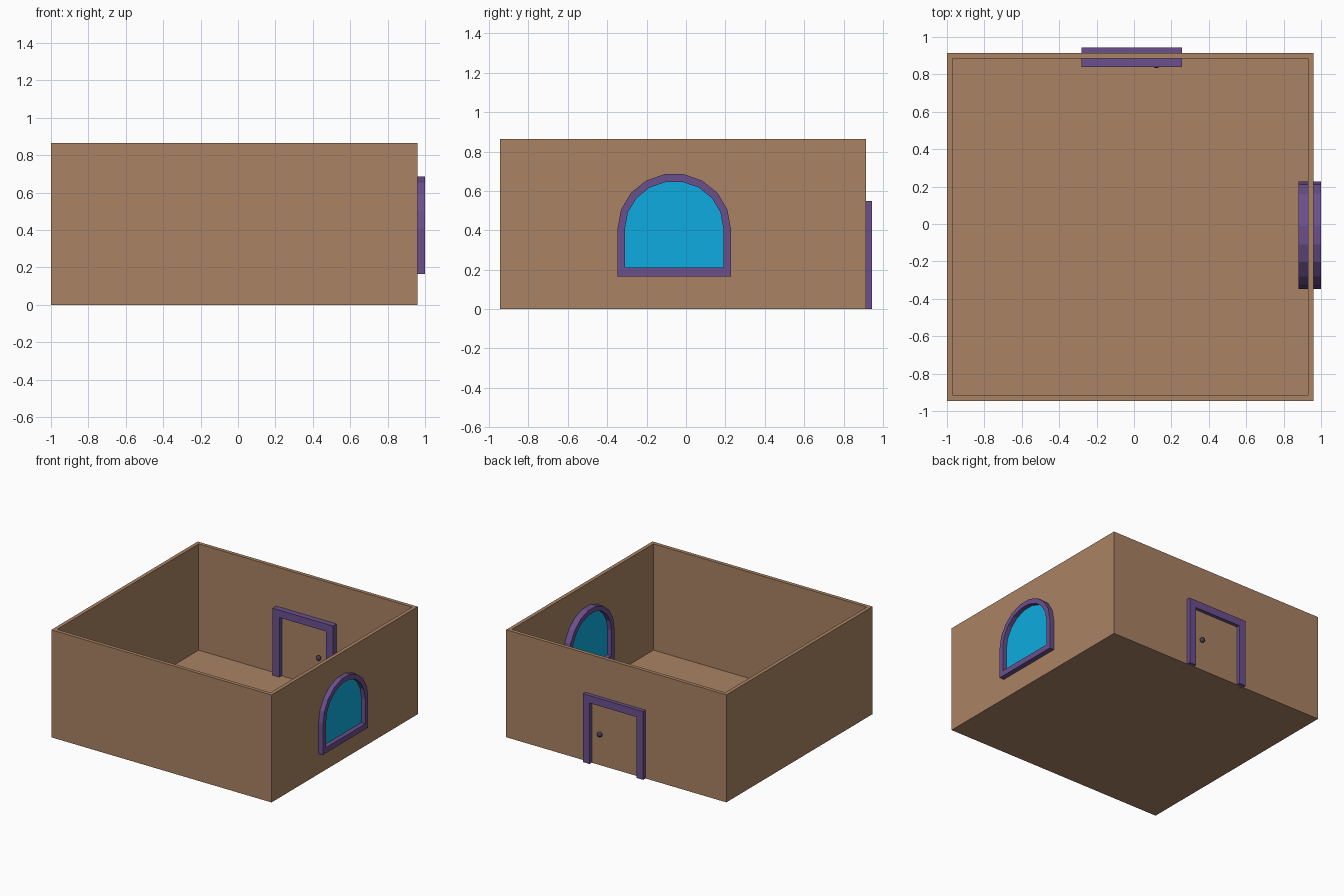
import bpy, bmesh, math
from mathutils import Vector

if "Cube" in bpy.data.objects:
    bpy.data.objects.remove(bpy.data.objects["Cube"])


def material(name, rgb):
    m = bpy.data.materials.new(name)
    m.diffuse_color = (*rgb, 1)
    m.use_nodes = True
    m.node_tree.nodes["Principled BSDF"].inputs["Base Color"].default_value = m.diffuse_color
    return m


TAN = material("tan_wall", (0.40, 0.225, 0.125))
PURPLE = material("purple_trim", (0.145, 0.08, 0.27))
BLUE = material("blue_glass", (0.004, 0.41, 0.74))
DARK = material("dark_knob", (0.06, 0.042, 0.08))


def finish(bm, name, mat):
    bmesh.ops.recalc_face_normals(bm, faces=bm.faces)
    mesh = bpy.data.meshes.new(name)
    bm.to_mesh(mesh)
    bm.free()
    mesh.materials.append(mat)
    ob = bpy.data.objects.new(name, mesh)
    bpy.context.collection.objects.link(ob)
    return ob


def box(bm, lo, hi):
    geo = bmesh.ops.create_cube(bm, size=1)
    for v in geo["verts"]:
        v.co = [lo[i] + (v.co[i] + 0.5) * (hi[i] - lo[i]) for i in range(3)]


def extrude_all(bm, offset):
    geo = bmesh.ops.extrude_face_region(bm, geom=bm.faces[:], use_keep_orig=True)
    verts = [g for g in geo["geom"] if isinstance(g, bmesh.types.BMVert)]
    bmesh.ops.translate(bm, vec=offset, verts=verts)


def strip(name, outer, inner, offset, closed, mat):
    """Solid band between two matching outlines."""
    bm = bmesh.new()
    a = [bm.verts.new(p) for p in outer]
    b = [bm.verts.new(p) for p in inner]
    n = len(a)
    for i in range(n if closed else n - 1):
        j = (i + 1) % n
        bm.faces.new((a[i], a[j], b[j], b[i]))
    extrude_all(bm, Vector(offset))
    return finish(bm, name, mat)


# Open-topped room with a thin floor
bm = bmesh.new()
box(bm, (-1, -0.945, 0), (0.96, 0.915, 0.865))
top = max(bm.faces, key=lambda f: f.calc_center_median().z)
bmesh.ops.inset_region(bm, faces=[top], thickness=0.042)
geo = bmesh.ops.extrude_face_region(bm, geom=[top])
bmesh.ops.translate(bm, vec=(0, 0, -0.855),
                    verts=[g for g in geo["geom"] if isinstance(g, bmesh.types.BMVert)])
if top.is_valid:
    bmesh.ops.delete(bm, geom=[top], context="FACES_ONLY")
finish(bm, "room_walls", TAN)


# Arched window in the right wall
def arch(x, half, bottom, rise, spring=0.41, yc=-0.06, segments=9):
    pts = [(x, yc + half, bottom)]
    for i in range(segments + 1):
        t = math.pi * i / segments
        pts.append((x, yc + half * math.cos(t), spring + rise * math.sin(t)))
    pts.append((x, yc - half, bottom))
    return pts


strip("window_frame", arch(0.88, 0.2875, 0.165, 0.279),
      arch(0.88, 0.25, 0.21, 0.239), (0.12, 0, 0), True, PURPLE)

bm = bmesh.new()
bm.faces.new([bm.verts.new(p) for p in arch(0.915, 0.25, 0.21, 0.239)])
extrude_all(bm, Vector((0.05, 0, 0)))
finish(bm, "window_glass", BLUE)

# Door frame, door and knobs in the back wall
L, R, H, W, Y = -0.28, 0.257, 0.55, 0.06, 0.84
strip("door_frame",
      [(L, Y, 0), (L, Y, H), (R, Y, H), (R, Y, 0)],
      [(L + W, Y, 0), (L + W, Y, H - W), (R - W, Y, H - W), (R - W, Y, 0)],
      (0, 0.105, 0), False, PURPLE)

bm = bmesh.new()
box(bm, (L + W, 0.871, 0), (R - W, 0.917, H - W))
finish(bm, "door", TAN)

for side, y in (("inner", 0.853), ("outer", 0.925)):
    bm = bmesh.new()
    bmesh.ops.create_uvsphere(bm, u_segments=16, v_segments=10, radius=0.02)
    bmesh.ops.translate(bm, vec=(0.12, y, 0.25), verts=bm.verts)
    knob = finish(bm, side + "_door_knob", DARK)
    for p in knob.data.polygons:
        p.use_smooth = True
